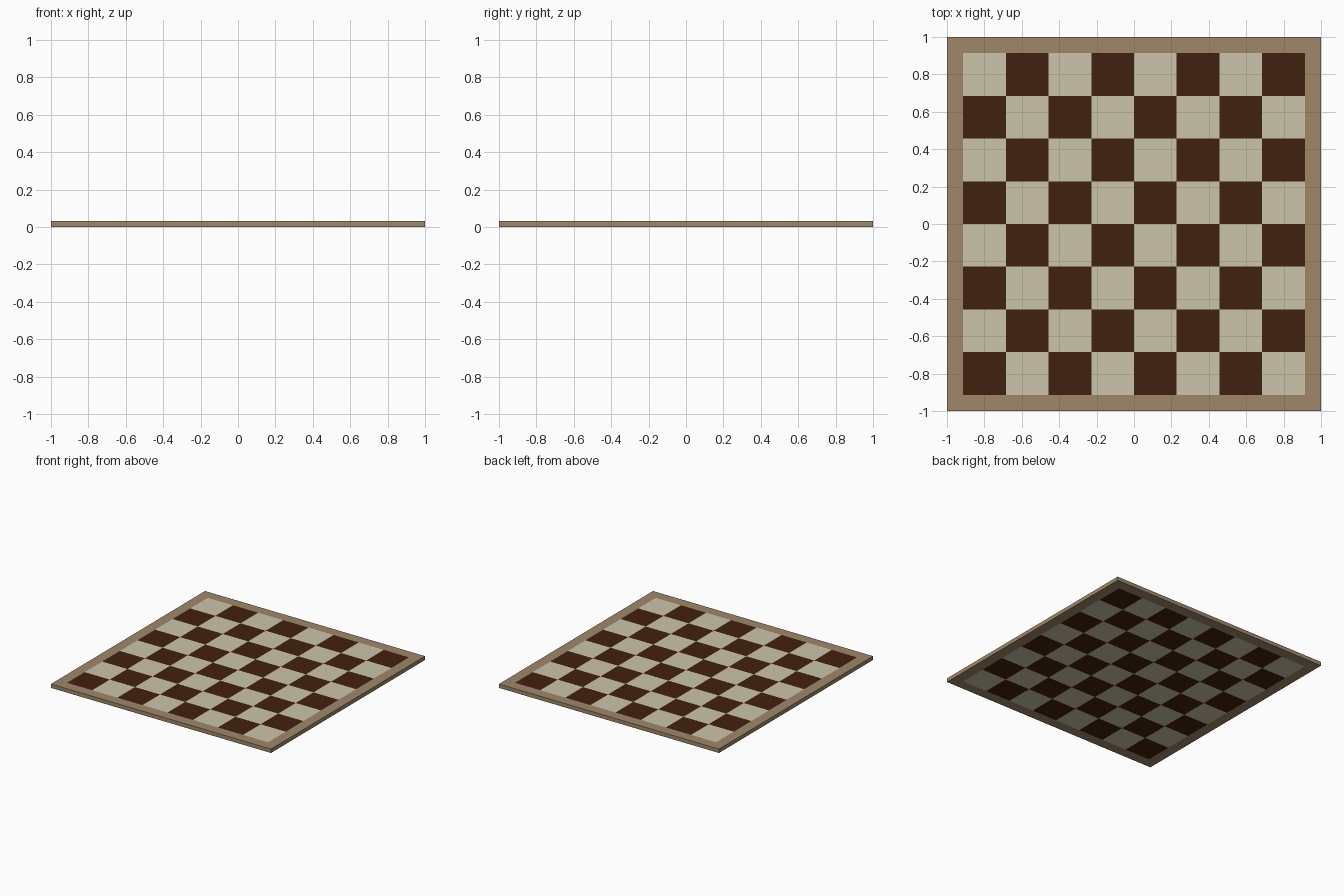
import bpy, bmesh

if "Cube" in bpy.data.objects:
    bpy.data.objects.remove(bpy.data.objects["Cube"])

HALF, INNER, H = 1.0, 0.914, 0.032


def material(name, rgb):
    m = bpy.data.materials.new(name)
    lin = [(c / 255 / 12.92) if c / 255 <= 0.04045 else ((c / 255 + 0.055) / 1.055) ** 2.4 for c in rgb]
    m.diffuse_color = (*lin, 1)
    m.use_nodes = True
    m.node_tree.nodes["Principled BSDF"].inputs["Base Color"].default_value = m.diffuse_color
    return m


mats = [material("tan border wood", (160, 135, 107)),
        material("cream square", (204, 196, 170)),
        material("dark brown square", (65, 33, 14))]

# Board slab: a box cut along every border and square line
bm = bmesh.new()
bmesh.ops.create_cube(bm, size=1)
for v in bm.verts:
    v.co = (v.co.x * 2 * HALF, v.co.y * 2 * HALF, (v.co.z + 0.5) * H)
step = 2 * INNER / 8
for i in range(9):
    p = -INNER + i * step
    for axis in (0, 1):
        co, no = [0, 0, 0], [0, 0, 0]
        co[axis], no[axis] = p, 1
        bmesh.ops.bisect_plane(bm, geom=bm.verts[:] + bm.edges[:] + bm.faces[:],
                               plane_co=co, plane_no=no)

# Checker colouring on top and underside, border colour elsewhere
bm.normal_update()
for f in bm.faces:
    c = f.calc_center_median()
    if abs(f.normal.z) > 0.5 and max(abs(c.x), abs(c.y)) < INNER:
        col, row = int((c.x + INNER) / step), int((c.y + INNER) / step)
        f.material_index = 2 if (col + row) % 2 == 0 else 1

mesh = bpy.data.meshes.new("checkered_board")
bm.to_mesh(mesh)
bm.free()
for m in mats:
    mesh.materials.append(m)
board = bpy.data.objects.new("checkered_board", mesh)
bpy.context.collection.objects.link(board)
